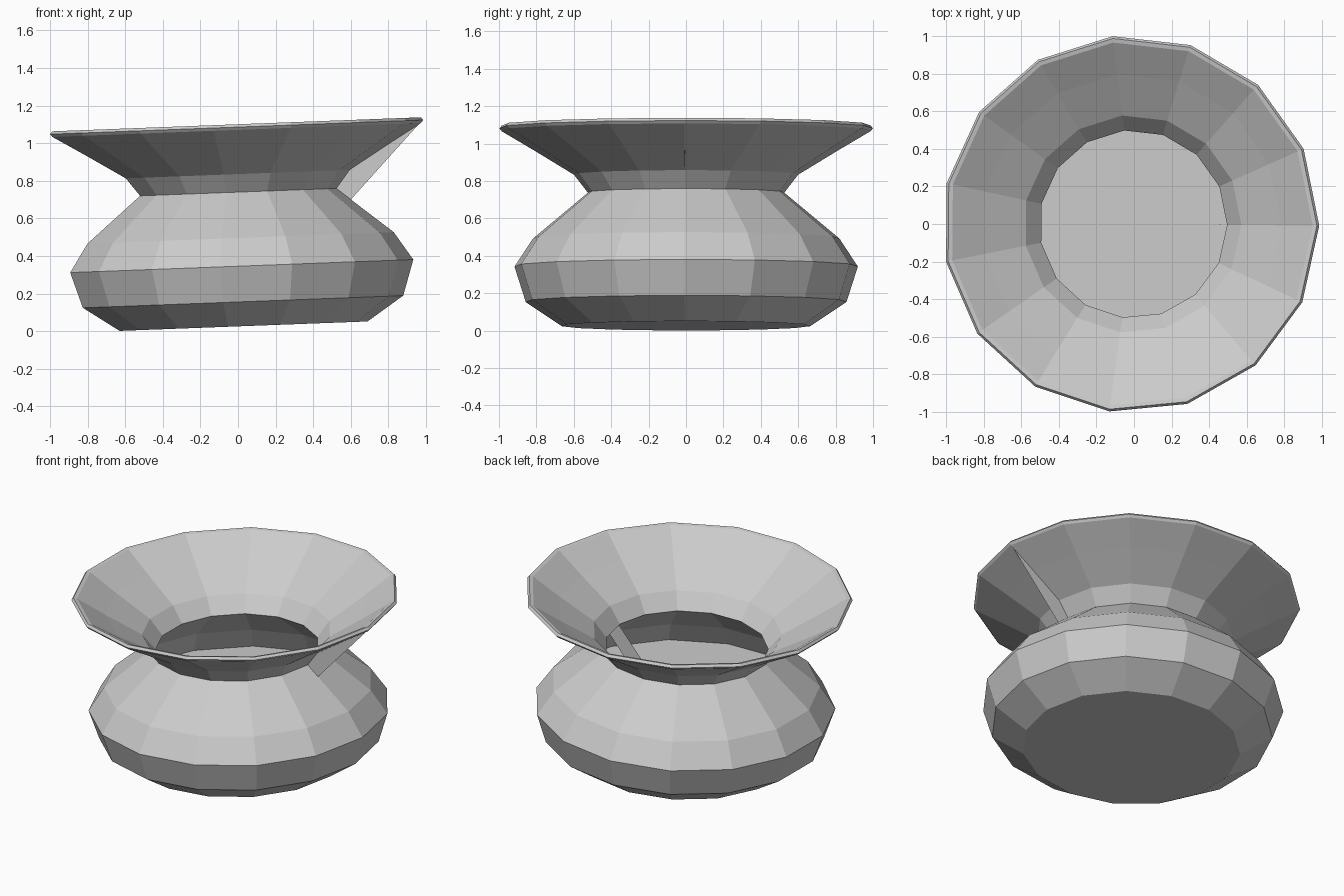
import bpy
import bmesh
from math import cos, sin, tau, radians
from mathutils import Matrix

SIDES = 15
TILT = 0.038

cube = bpy.data.objects.get("Cube")
if cube:
    bpy.data.objects.remove(cube, do_unlink=True)

# Single plain grey
grey = bpy.data.materials.new("pale_grey")
grey.use_nodes = True
colour = (0.6, 0.6, 0.6, 1)
grey.diffuse_color = colour
grey.node_tree.nodes["Principled BSDF"].inputs["Base Color"].default_value = colour

# The whole vessel leans slightly to one side
lean = (Matrix.Translation((0.023, 0, 0.026))
        @ Matrix.Rotation(-TILT, 4, 'Y')
        @ Matrix.Rotation(radians(-0.5), 4, 'Z'))


def finish(bm, name):
    bm.transform(lean)
    mesh = bpy.data.meshes.new(name)
    bm.to_mesh(mesh)
    bm.free()
    mesh.materials.append(grey)
    obj = bpy.data.objects.new(name, mesh)
    bpy.context.collection.objects.link(obj)
    return obj


def lathe(name, profile):
    """Sweep (radius, height) points around z and close both ends."""
    bm = bmesh.new()
    rings = [[bm.verts.new((r * cos(tau * i / SIDES), r * sin(tau * i / SIDES), z))
              for i in range(SIDES)] for r, z in profile]
    for low, high in zip(rings, rings[1:]):
        for i in range(SIDES):
            j = (i + 1) % SIDES
            bm.faces.new((low[i], low[j], high[j], high[i]))
    bm.faces.new(rings[0][::-1])
    bm.faces.new(rings[-1])
    return finish(bm, name)


# Outer wall from base to rim, then inner wall down to the floor
outer = [(0.667, 0), (0.862, 0.13), (0.923, 0.32), (0.824, 0.47),
         (0.528, 0.714), (0.602, 0.81), (0.815, 0.94)]
rim = [(0.992, 1.045), (1.004, 1.06), (0.992, 1.075), (0.97, 1.07)]
inner = [(0.8, 0.955), (0.58, 0.815), (0.5, 0.714), (0.8, 0.475), (0.88, 0.33)]
lathe("vessel", outer + rim + inner)

# Thin upright web from the rim, past the neck, to the floor
bm = bmesh.new()
web = [(0.99, 1.05), (0.81, 0.945), (0.595, 0.81), (0.515, 0.714),
       (0.14, 0.33), (0.29, 0.33)]
bm.faces.new([bm.verts.new((x, 0, z)) for x, z in web])
finish(bm, "web")
